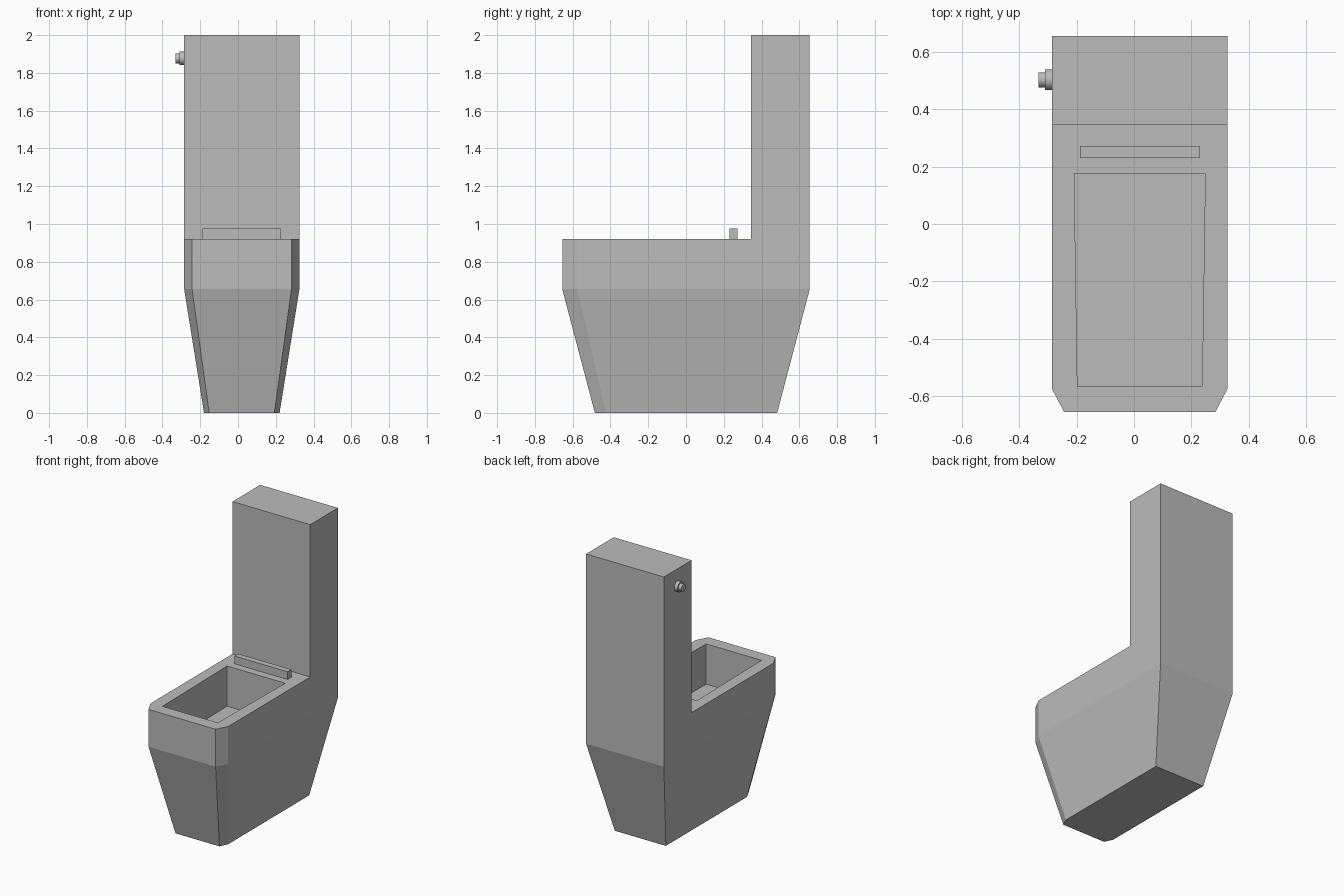
import bpy, bmesh
from math import pi
from mathutils import Vector

cube = bpy.data.objects.get("Cube")
if cube:
    bpy.data.objects.remove(cube, do_unlink=True)

CX = 0.02  # centre line of the body

grey = bpy.data.materials.new("grey_ceramic")
grey.use_nodes = True
color = (0.5, 0.5, 0.5, 1)
grey.diffuse_color = color
grey.node_tree.nodes["Principled BSDF"].inputs["Base Color"].default_value = color


def finish(name, bm):
    bmesh.ops.recalc_face_normals(bm, faces=bm.faces)
    mesh = bpy.data.meshes.new(name)
    bm.to_mesh(mesh)
    bm.free()
    mesh.materials.append(grey)
    obj = bpy.data.objects.new(name, mesh)
    bpy.context.collection.objects.link(obj)
    return obj


def loft(outline, levels):
    """Stack scaled copies of a half outline, mirrored in x; return mesh and top ring."""
    ring = outline + [(-x, y) for x, y in reversed(outline)]
    bm = bmesh.new()
    rings = [[bm.verts.new((CX + x * sx, y * sy, z)) for x, y in ring]
             for z, sx, sy in levels]
    n = len(ring)
    for low, high in zip(rings, rings[1:]):
        for i in range(n):
            j = (i + 1) % n
            bm.faces.new((low[i], low[j], high[j], high[i]))
    bm.faces.new(rings[0])
    return bm, rings[-1]


# Bowl and tank: tapered foot, upright rim, rear quad raised into the tank
half = [(0.263, -0.655), (0.305, -0.575), (0.305, 0.345), (0.305, 0.655)]
bm, top = loft(half, [(0, 0.656, 0.737), (0.655, 1, 1), (0.92, 1, 1)])
bm.faces.new(top[:3] + top[5:])
back = bm.faces.new(top[2:6])
raised = bmesh.ops.extrude_face_region(bm, geom=[back])["geom"]
bmesh.ops.translate(bm, vec=Vector((0, 0, 1.08)),
                    verts=[v for v in raised if isinstance(v, bmesh.types.BMVert)])
if back.is_valid:
    bmesh.ops.delete(bm, geom=[back], context="FACES_ONLY")
body = finish("bowl_and_tank", bm)

# Basin recess
bm, top = loft([(0.217, -0.565), (0.228, 0.175)], [(0.635, 1, 1), (1.0, 1, 1)])
bm.faces.new(top)
cutter = finish("basin_cutter", bm)
cutter.hide_render = True
cutter.hide_set(True)
cutter.display_type = "WIRE"
cut = body.modifiers.new("basin", "BOOLEAN")
cut.operation = "DIFFERENCE"
cut.solver = "EXACT"
cut.object = cutter

# Hinge bar behind the basin
bm, top = loft([(0.208, 0.23), (0.208, 0.272)], [(0.915, 1, 1), (0.975, 1, 1)])
bm.faces.new(top)
finish("hinge_bar", bm)

# Flush button on the right side of the tank
for name, radius, x0, x1 in (("button_base", 0.036, -0.29, -0.309),
                             ("button_knob", 0.026, -0.305, -0.332)):
    bpy.ops.mesh.primitive_cylinder_add(vertices=24, radius=radius, depth=x0 - x1,
                                        location=((x0 + x1) / 2, 0.502, 1.877),
                                        rotation=(0, pi / 2, 0))
    part = bpy.context.object
    part.name = name
    part.data.materials.append(grey)
    bpy.ops.object.shade_smooth_by_angle()

# Collar joins the button to the tank wall
bpy.ops.mesh.primitive_cylinder_add(vertices=24, radius=0.036, depth=0.015,
                                    location=(-0.285, 0.502, 1.877),
                                    rotation=(0, pi / 2, 0))
collar = bpy.context.object
collar.name = "button_collar"
collar.data.materials.append(grey)
bpy.ops.object.shade_smooth_by_angle()
